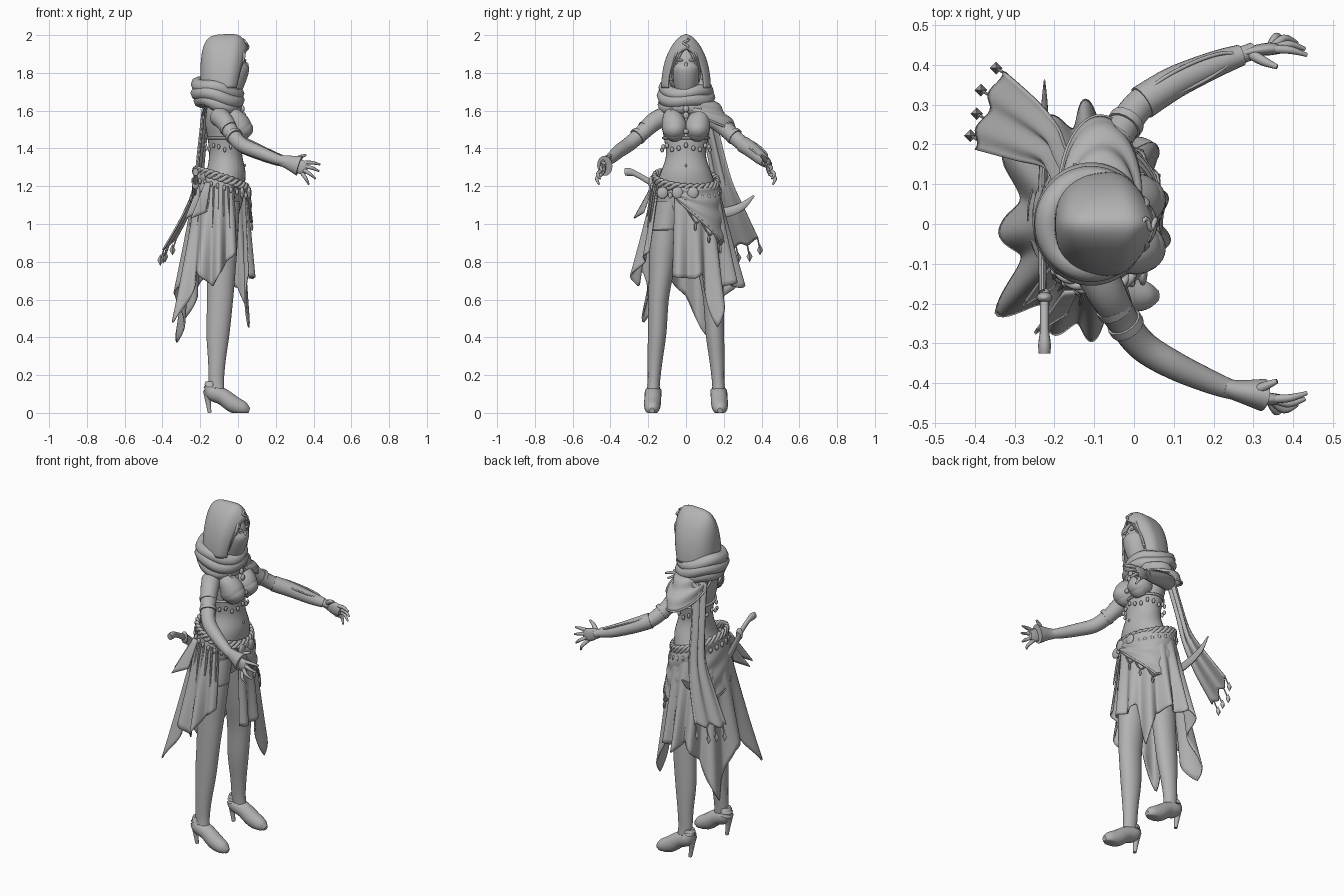
import bpy, bmesh
from math import sin, cos, pi, tau, radians
from mathutils import Vector, Matrix

cube = bpy.data.objects.get("Cube")
if cube:
    bpy.data.objects.remove(cube)

GREY = (.45, .45, .45, 1)
grey = bpy.data.materials.new("plain grey")
grey.use_nodes = True
grey.diffuse_color = GREY
grey.node_tree.nodes["Principled BSDF"].inputs["Base Color"].default_value = GREY
made = []


def finish(name, bm, thick=0):
    bmesh.ops.remove_doubles(bm, verts=bm.verts, dist=.00001)
    bmesh.ops.recalc_face_normals(bm, faces=bm.faces)
    mesh = bpy.data.meshes.new(name)
    bm.to_mesh(mesh)
    bm.free()
    mesh.materials.append(grey)
    ob = bpy.data.objects.new(name, mesh)
    bpy.context.collection.objects.link(ob)
    if thick:
        solid = ob.modifiers.new("thickness", 'SOLIDIFY')
        solid.thickness, solid.offset = thick, 0
    made.append(ob)


def skin(name, rings, closed=True, caps=True, thick=0):
    bm = bmesh.new()
    rows = [[bm.verts.new(p) for p in ring] for ring in rings]
    n = len(rows[0])
    for a, b in zip(rows, rows[1:]):
        for i in range(n if closed else n - 1):
            j = (i + 1) % n
            bm.faces.new((a[i], a[j], b[j], b[i]))
    if caps:
        bm.faces.new(rows[0][::-1])
        bm.faces.new(rows[-1])
    finish(name, bm, thick)


def spline(rows, steps):
    pad = [rows[0], *rows, rows[-1]]
    out = []
    for quad in zip(pad, pad[1:], pad[2:], pad[3:]):
        for k in range(steps):
            t = k / steps
            out.append([q + .5 * t * (r - p + t * (2*p - 5*q + 4*r - s + t * (3*q - p - 3*r + s)))
                        for p, q, r, s in zip(*quad)])
    return out + [list(rows[-1])]


def body(name, rows, sides=32):
    """Upright form from rows of z, centre x, centre y, half depth, half width."""
    skin(name, [[(cx + rx * cos(tau * i / sides), cy + ry * sin(tau * i / sides), z)
                 for i in range(sides)] for z, cx, cy, rx, ry in spline(rows, 5)])


def tube(name, rows, flat=1, steps=5, sides=14):
    """Swept form from rows of x, y, z, radius; joined up when the ends meet."""
    path = spline(rows, steps)
    pts = [Vector(p[:3]) for p in path]
    chord, last = pts[-1] - pts[0], len(pts) - 1
    joined = chord.length < .0001
    ref = Vector((1, 0, 0)) if not joined and abs(chord.z) > .8 * chord.length else Vector((0, 0, 1))
    rings = []
    for i, c in enumerate(pts):
        if joined and i in (0, last):
            t = pts[1] - pts[-2]
        else:
            t = pts[min(i + 1, last)] - pts[max(i - 1, 0)]
        side = t.cross(ref).normalized()
        other = side.cross(t).normalized()
        ring = [c + path[i][3] * (side * flat * cos(tau * k / sides) + other * sin(tau * k / sides))
                for k in range(sides)]
        rings.append([(p.x, p.y, max(p.z, 0)) for p in ring])
    skin(name, rings, caps=not joined)


def loop(name, f, r, n=64):
    tube(name, [(*f(tau * i / n), r) for i in range(n + 1)], steps=1, sides=8)


def sheet(name, f, nu, nv, thick=.008):
    skin(name, [[f(i / nu, j / nv) for i in range(nu + 1)] for j in range(nv + 1)], False, False, thick)


def beads(name, spots, scale, u=16, v=10):
    bm = bmesh.new()
    for p in spots:
        bmesh.ops.create_uvsphere(bm, u_segments=u, v_segments=v, radius=1,
                                  matrix=Matrix.Translation(p) @ Matrix.Diagonal((*scale, 1)))
    finish(name, bm)


def lerp(table, x):
    for (a, p), (b, q) in zip(table, table[1:]):
        if x <= b:
            return p + (q - p) * (x - a) / (b - a)
    return table[-1][1]


def hip(a, z, out=0):
    return (-.09 + (.135 + out) * cos(a), (.165 + out) * sin(a), z)


def belt_z(a):
    return 1.235 - .045 * cos(a) - .012 * sin(a)


# Torso, head and veil
body("torso", [(1, -.09, 0, .07, .12), (1.1, -.09, 0, .11, .16), (1.18, -.09, 0, .122, .162),
               (1.27, -.065, 0, .105, .135), (1.36, -.065, 0, .088, .106), (1.45, -.07, 0, .09, .116),
               (1.52, -.08, 0, .092, .13), (1.58, -.09, 0, .08, .135), (1.63, -.1, 0, .06, .09),
               (1.68, -.095, 0, .045, .05), (1.76, -.08, 0, .045, .048)])
beads("head", [(-.05, 0, 1.83)], (.095, .078, .12), 32, 20)
body("face_veil", [(1.68, -.05, 0, .06, .05), (1.76, -.04, 0, .084, .07),
                   (1.82, -.03, 0, .089, .077), (1.85, -.04, 0, .084, .076)])
beads("nose", [(.045, 0, 1.835)], (.012, .01, .022))
beads("eyes", [(.037, s * .03, 1.868) for s in (-1, 1)], (.007, .016, .007))
beads("top_cups", [(.007, s * .061, 1.503) for s in (-1, 1)], (.073, .064, .058), 28, 18)
beads("cup_clasp", [(.05, 0, 1.49)], (.012, .014, .014))
beads("navel", [(.036, 0, 1.31)], (.006, .006, .008))


# Hood with a pointed arch, an inturned lip and a rounded back
def hood(u, v):
    w = 2 * u - 1
    t, v = abs(w), sin(v * pi / 2)
    lip = 1 - .27 * (1 - min(1, v * 3)) ** 3
    wide = lip * (1 - v ** 3.2) ** .42
    tall = lip * (1 - v ** 8) ** .3
    return (.05 - .245 * v - .06 * t * (1 - v),
            (1 if w > 0 else -1) * .127 * sin(t * pi / 2) ** .9 * wide,
            1.72 + .28 * (1 - t ** 1.5) * tall)


sheet("hood", hood, 48, 40, .01)
tube("hood_ornament", [(.005, -.02, 1.985, .003), (.03, .014, 1.975, .006), (.042, -.014, 1.96, .006),
                       (.054, .012, 1.94, .006), (.05, -.005, 1.92, .003)])

# Neck scarf folds
for k, (z, rx, ry, r) in enumerate([(1.715, .106, .11, .036), (1.675, .106, .117, .038), (1.635, .09, .112, .038)]):
    loop(f"neck_scarf_fold_{k}", lambda a: (-.108 + rx * cos(a), ry * sin(a),
         z - .025 * cos(a) + .008 * sin(3 * a + k)), r)


# Cape over the left shoulder
def cape(u, v):
    a = radians(-15 + 220 * u)
    w = v * (.3 + .7 * max(0, sin(a)))
    fold = .005 * sin(v * 16 + a)
    return (-.085 + (.07 + .07 * w + fold) * cos(a), .02 + (.085 + .17 * w + fold) * sin(a),
            1.68 - .185 * w ** 1.35 - .04 * v * (1 - abs(sin(a))) + fold)


sheet("shoulder_cape", cape, 40, 16)
tube("cape_hem", [(*cape(i / 20, 1), .006) for i in range(21)], steps=2, sides=8)
beads("cape_clasp", [(.025, 0, 1.61), (.032, 0, 1.575)], (.01, .016, .018))

# Long scarf tail down the back, with tassels
TAIL = spline([(-.17, .1, 1.62, .05), (-.195, .15, 1.4, .045), (-.22, .195, 1.2, .055),
               (-.28, .235, 1.05, .08), (-.37, .285, .885, .105)], 6)


def tail(u, v):
    x, y, z, w = TAIL[round(v * (len(TAIL) - 1))]
    s = 2 * u - 1
    return (x + .34 * w * s + .01 * cos(s * 7), y + .94 * w * s, z + .03 * s * v + .01 * cos(s * 7))


sheet("scarf_tail", tail, 20, len(TAIL) - 1)
ends = [Vector(tail(u, 1)) + Vector((-.02, .012, -.06)) for u in (.12, .4, .7, .98)]
beads("tail_tassels", ends, (.016, .016, .03), 4, 2)
for k, p in enumerate(ends):
    tube(f"tassel_cord_{k}", [(p.x + .02, p.y - .012, p.z + .06, .004), (*p, .004)], sides=6)

# Limbs, mirrored
ARM = [(-.1, .11, 1.57, .053), (-.07, .17, 1.54, .049), (-.03, .24, 1.475, .041), (.02, .305, 1.42, .039),
       (.1, .355, 1.385, .036), (.2, .4, 1.345, .029), (.27, .425, 1.325, .022), (.3, .435, 1.315, .022)]
TIPS = [(.435, .425, 1.315), (.43, .44, 1.28), (.41, .455, 1.24), (.375, .46, 1.21)]
for side, s in (("right", -1), ("left", 1)):
    def flip(rows):
        return [(x, s * y, *rest) for x, y, *rest in rows]
    tube(f"{side}_arm", flip(ARM), sides=20)
    tube(f"{side}_palm", flip([(.26, .425, 1.325, .02), (.3, .435, 1.315, .032), (.34, .44, 1.3, .038),
                               (.368, .44, 1.292, .028)]), flat=.42)
    for k, (x, y, z) in enumerate(TIPS):
        bx, bz = .355 - .005 * k, 1.325 - .019 * k
        tube(f"{side}_finger_{k}", flip([(bx, .44, bz, .011), ((x + bx) / 2, y + .012, (z + bz) / 2 + .004, .0095),
                                         (x, y, z, .005)]), sides=8)
    tube(f"{side}_thumb", flip([(.29, .43, 1.325, .014), (.325, .41, 1.352, .012), (.36, .395, 1.365, .006)]), sides=8)
    tube(f"{side}_bust", flip([(-.04, .08, 1.61, .02), (-.025, .075, 1.575, .048), (.004, .062, 1.52, .066),
                               (.004, .06, 1.48, .058), (-.01, .06, 1.45, .03)]), sides=24)
    body(f"{side}_leg", [(z, x, s * y, rx, ry) for z, x, y, rx, ry in [
        (1.12, -.09, .085, .1, .078), (.9, -.09, .116, .088, .076), (.75, -.09, .13, .077, .066),
        (.6, -.095, .145, .069, .054), (.42, -.106, .153, .061, .049), (.27, -.112, .164, .046, .039),
        (.17, -.115, .17, .041, .033), (.1, -.11, .175, .04, .034)]])
    tube(f"{side}_shoe", flip([(-.142, .172, .165, .028), (-.14, .173, .115, .044), (-.08, .175, .085, .044),
                               (-.025, .178, .046, .045), (.03, .18, .022, .036), (.06, .18, .012, .014)]), sides=20)
    tube(f"{side}_shoe_heel", flip([(-.158, .173, .11, .027), (-.158, .173, .06, .015), (-.15, .173, 0, .01)]))
    # Straps and armlets
    tube(f"{side}_top_strap", flip([(.04, .065, 1.56, .005), (-.02, .08, 1.63, .005), (-.1, .06, 1.65, .005)]))
    for k, (x, y, z) in enumerate([(-.05, .212, 1.505), (-.02, .255, 1.465)]):
        tube(f"{side}_armlet_{k}", flip([(x - .006, y - .009, z + .007, .046), (x + .004, y + .006, z - .005, .046)]))
    # Hair locks beside the face
    for k in range(3):
        tube(f"{side}_hair_lock_{k}", flip([(.015, .012 + .014 * k, 1.925, .01), (.03, .035 + .01 * k, 1.89, .01),
                                            (.005, .06 + .006 * k, 1.82, .01), (-.015, .07, 1.75, .004)]), flat=.6)

# Left bracer and flared right cuff
tube("left_bracer", [(x, y, z, r + .005) for x, y, z, r in ARM[3:7]], sides=20)
loop("bracer_lacing", lambda a: (.14 + .11 * cos(a), .372 + .05 * cos(a) + .03 * sin(a),
                                 1.4 - .046 * cos(a)), .005)
tube("right_cuff", [(.225, -.41, 1.337, .029), (.265, -.42, 1.327, .037), (.325, -.43, 1.308, .055)], flat=.75)

# Band and hanging coins under the bust
loop("under_bust_band", lambda a: (-.07 + .095 * cos(a), .121 * sin(a), 1.455), .007)
beads("bust_coins", [(-.07 + .102 * cos(a), .126 * sin(a), 1.405 + .012 * cos(6 * a))
                     for a in [tau * k / 20 for k in range(20)]], (.008, .011, .014), 10, 6)

# Fluted skirt with a ragged hem, open over the right thigh
HEM = [(-20, .72), (12, .71), (25, .74), (39, .45), (55, .66), (75, .69), (95, .66), (120, .72), (142, .6),
       (161, .37), (180, .62), (195, .7), (211, .47), (232, .75), (255, .67), (280, .8), (300, .85)]


def skirt(u, v):
    deg = -20 + 320 * u
    a = radians(deg)
    top = belt_z(a) - .01
    z = top + (lerp(HEM, deg) - top) * v
    d = max(0, 1.22 - z)
    wave = 1 + .2 * d * cos(13 * a + 2.39)
    back = max(0, -cos(a)) * (.085 - .08 * sin(a))
    return (-.09 + (.135 + d * (.06 + back)) * cos(a) * wave,
            (.165 + d * (.09 + .11 * (1 - cos(a)))) * sin(a) * wave, z)


sheet("skirt", skirt, 200, 20)

# Hip wrap with its beaded edge
EDGE = [(-15, 1.13), (20, 1.03), (60, .91), (140, .92), (200, 1), (235, 1.12)]


def wrap(u, v):
    deg = -15 + 250 * u
    a = radians(deg)
    z = belt_z(a) + (lerp(EDGE, deg) - belt_z(a)) * v
    return hip(a, z, .008 + .11 * max(0, 1.22 - z) + .004 * sin(v * 18 + 3 * a))


sheet("hip_wrap", wrap, 60, 18)
tube("wrap_edge", [(*wrap(i / 40, 1), .006) for i in range(41)], steps=1, sides=8)
for k in range(6):
    p, q = Vector(wrap(.06 + .09 * k, .97)), Vector(wrap(.15 + .09 * k, .97))
    m = (p + q) / 2 + Vector((.012, .012, -.05))
    tube(f"wrap_chain_{k}", [(*p, .005), (*m, .005), (*q, .005)], sides=6)
    beads(f"chain_drop_{k}", [m - Vector((0, 0, .025))], (.008, .008, .022), 6, 4)

# Braided belt, medallions and fringe
for k in range(3):
    def strand(a):
        t = 10 * a + tau * k / 3
        return hip(a, belt_z(a) + .016 * sin(t), .002 + .006 * cos(t))
    loop(f"belt_strand_{k}", strand, .01, 160)
beads("belt_medallions", [hip(a, 1.165, .018) for a in (-.75, -.25, .2)], (.012, .03, .032))
beads("belt_coins", [hip(a, belt_z(a) - .05, .014) for a in [tau * k / 26 for k in range(26)]],
      (.009, .012, .016), 10, 6)
for k in range(8):
    a = radians(225 + 10 * k)
    tube(f"fringe_{k}", [(*hip(a, 1.2, .012), .006), (*hip(a, 1.1, .03), .006),
                         (*hip(a, .98 + .03 * (k % 3), .045), .003)], sides=6)
loop("garter", lambda a: (-.09 + .09 * cos(a), -.11 + .08 * sin(a), .97), .004, 32)

# Knotted sash ends at the right rear
for k in range(2):
    sheet(f"sash_end_{k}", lambda u, v: (-.16 - .05 * v - .03 * k + (u - .5) * (.03 + .05 * v),
          -.17 - .08 * v + .07 * k + (u - .5) * .05 * v, 1.22 - .19 * v + .03 * u * v), 6, 8)

# Curved sword across the back
tube("sword_scabbard", [(-.23, -.18, 1.215, .024), (-.23, -.06, 1.12, .027), (-.23, .08, 1.06, .028),
                        (-.225, .2, 1.06, .027), (-.225, .29, 1.09, .022), (-.225, .36, 1.15, .005)], flat=.4)
tube("sword_grip", [(-.225, -.325, 1.275, .02), (-.225, -.3, 1.275, .021), (-.225, -.26, 1.262, .015),
                    (-.225, -.17, 1.21, .017)], flat=.75)
beads("sword_guard", [(-.225, -.185, 1.218)], (.02, .014, .036))

# Smooth shading that keeps sharp edges
bpy.ops.object.select_all(action='DESELECT')
for ob in made:
    ob.select_set(True)
bpy.context.view_layer.objects.active = made[0]
bpy.ops.object.shade_smooth_by_angle(angle=radians(50))
